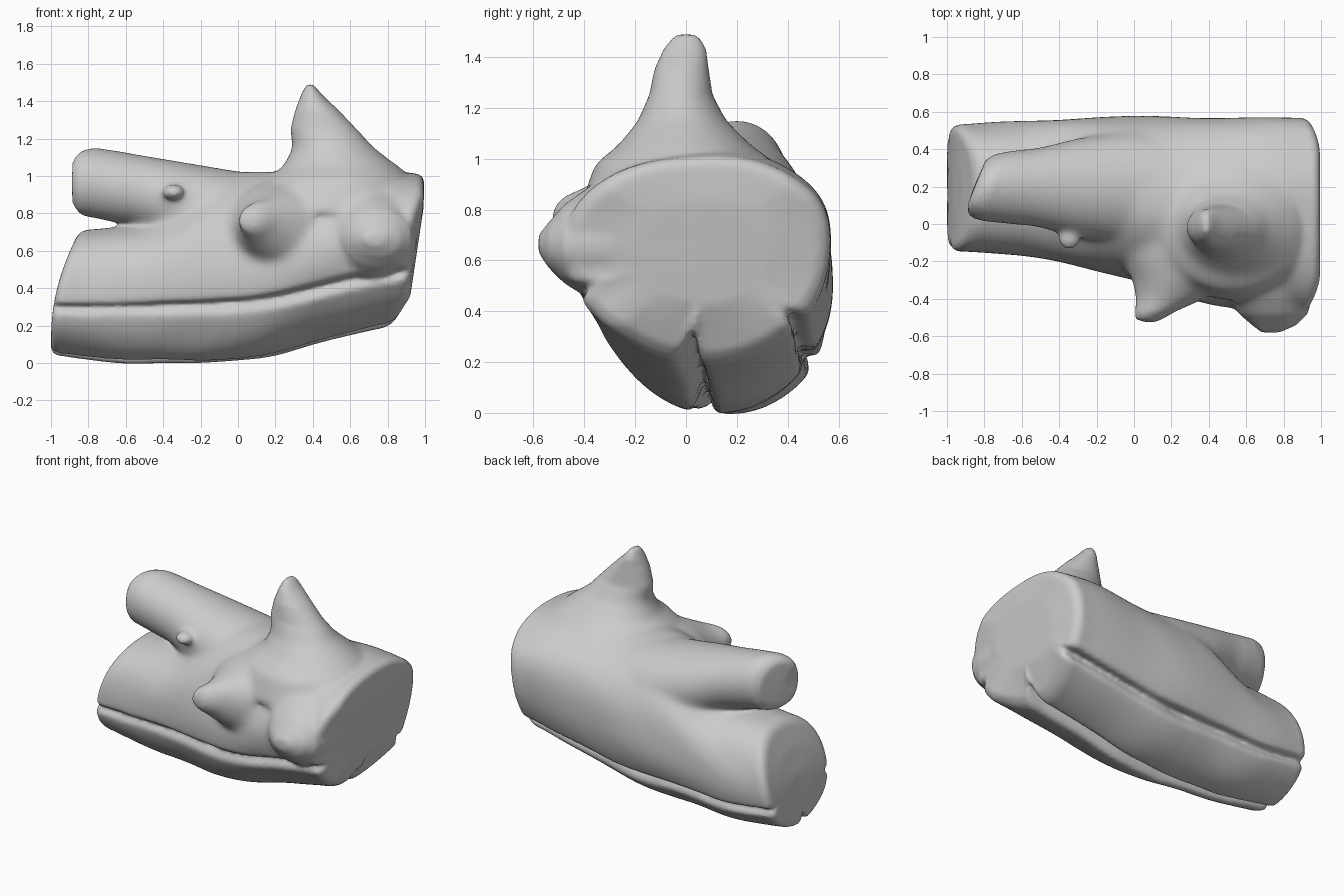
import bpy, bmesh, math
from mathutils import Vector, noise

if "Cube" in bpy.data.objects:
    bpy.data.objects.remove(bpy.data.objects["Cube"])

bm = bmesh.new()


def loft(rings):
    """Skin closed rings of equal size and cap both ends."""
    vs = [[bm.verts.new(p) for p in r] for r in rings]
    n = len(vs[0])
    for a, b in zip(vs, vs[1:]):
        for i in range(n):
            j = (i + 1) % n
            bm.faces.new((a[i], a[j], b[j], b[i]))
    bm.faces.new(vs[0][::-1])
    bm.faces.new(vs[-1])


def limb(axis, rows, shape=lambda p: p, n=40):
    """Loft ellipses along an axis; row = position, min/max of the two other axes."""
    rings = []
    for pos, a0, a1, b0, b1 in rows:
        ring = []
        for i in range(n):
            t = 2 * math.pi * i / n
            a = (a0 + a1) / 2 + (a1 - a0) / 2 * math.cos(t)
            b = (b0 + b1) / 2 + (b1 - b0) / 2 * math.sin(t)
            p = {'x': (pos, a, b), 'y': (a, pos, b), 'z': (a, b, pos)}[axis]
            ring.append(shape(Vector(p)))
        rings.append(ring)
    loft(rings)


# Trunk stations: x, front y, centre y, back y, bottom, centre, top z, front / back groove angle
stations = [
    (-1.0, -.15, .18, .53, .05, .38, .71, 195, 335),
    (-0.8, -.16, .18, .54, .015, .38, .73, 194, 333),
    (-0.55, -.175, .16, .555, .0, .39, .745, 194, 330),
    (-0.4, -.20, .15, .56, .0, .43, .92, 198, 328),
    (-0.25, -.235, .14, .565, .0, .47, 1.02, 201, 326),
    (0.0, -.30, .12, .57, .0, .51, 1.02, 203, 324),
    (0.2, -.36, .11, .57, .01, .55, 1.02, 205, 323),
    (0.4, -.42, .10, .57, .035, .59, 1.025, 206, 322),
    (0.7, -.47, .09, .575, .12, .64, 1.05, 205, 320),
    (1.0, -.50, .08, .57, .21, .66, 1.01, 205, 319),
]


def station(x):
    for a, b in zip(stations, stations[1:]):
        if x <= b[0] + 1e-6:
            f = (x - a[0]) / (b[0] - a[0])
            return [p + (q - p) * f for p, q in zip(a, b)]


def trunk_ring(x, scale, n=240):
    # average neighbouring stations so the profile flows
    near = [station(max(-1, min(1, x + d))) for d in (-.1, -.05, 0, .05, .1)]
    _, yf, yc, yb, z0, zc, z1, g1, g2 = [sum(v) / 5 for v in zip(*near)]
    front = max(0, min(1, x * 2))
    ring = []
    for i in range(n):
        deg = 360 * i / n
        t = math.radians(deg)
        c, s = math.cos(t), math.sin(t)
        if c < 0:
            e = 0.93 + 0.1 * front if s > 0 else 0.97 + 0.13 * front
        else:
            e = 0.9 if s > 0 else 0.97
        c2, s2 = [math.copysign(abs(v) ** e, v) for v in (c, s)]
        # bark grooves along the length
        r = 1 + 0.03 * noise.noise(Vector((x * 2.5, c * 1.5, s * 1.5)))
        wear = 1 + 0.5 * noise.noise(Vector((x * 4, s * 3, 7)))
        for g, depth, w in ((g1, .12, 3.2), (263 + 2 * math.sin(4 * x), .28, 3.6), (g2, .15, 3.5)):
            r -= depth * wear * math.exp(-((deg - g) / w) ** 2)
        y = yc + c2 * r * scale * (yb - yc if c > 0 else yc - yf)
        z = zc + s2 * r * scale * (z1 - zc if s > 0 else zc - z0)
        # slanted saw cuts at both ends
        xl = -1.0 + 0.46 * max(0, z - 0.13) ** 2
        xr = (0.995 - 0.15 * max(0, 0.85 - z) - 0.5 * max(0, 0.35 - z)
              - 0.25 * max(0, -0.3 - y) - 0.2 * max(0, y - 0.4))
        ring.append((xl + (xr - xl) * (x + 1) / 2, y, z))
    return ring


xs = [-0.96 + 1.92 * i / 80 for i in range(81)]
caps = [(-1, .02), (-1, .5), (-1, .9), (-.987, .97)]
loft([trunk_ring(x, s) for x, s in caps]
     + [trunk_ring(x, 1) for x in xs]
     + [trunk_ring(-x, s) for x, s in reversed(caps)])


# Forked branch at the upper left, cut at a slant
def slant(p):
    p.x += 0.4 * max(0, p.y - 0.1) * min(1, max(0, -0.4 - p.x) / 0.4)
    return p


limb('x', [(-.895, .17, .21, .93, 1.0), (-.89, .06, .34, .82, 1.11), (-.86, .03, .37, .785, 1.14),
           (-.8, .015, .385, .775, 1.15), (-.55, -.01, .41, .725, 1.115),
           (-.3, -.07, .46, .62, 1.075), (0, -.12, .5, .5, 1.025), (.2, -.1, .48, .5, 1.0)], slant)

# Broken stub on top
limb('z', [(.8, .1, .97, -.42, .42), (.98, .14, .94, -.36, .36), (1.05, .24, .86, -.27, .26),
           (1.15, .29, .73, -.19, .16), (1.25, .28, .635, -.145, .105), (1.35, .305, .54, -.125, .09),
           (1.43, .335, .455, -.09, .08), (1.47, .355, .42, -.06, .06), (1.49, .37, .4, -.04, .04)])

# Two blunt snags on the front
limb('y', [(0, -.1, .6, .42, 1.0), (-.2, -.06, .58, .45, .97), (-.3, -.01, .52, .5, .94),
           (-.4, .01, .38, .58, .89), (-.47, .0, .22, .66, .86), (-.51, .01, .15, .70, .82),
           (-.525, .06, .11, .73, .78)])
limb('y', [(0, .35, .96, .4, .98), (-.3, .44, .96, .43, .93), (-.4, .50, .95, .46, .88),
           (-.48, .56, .93, .51, .82), (-.54, .63, .87, .57, .75), (-.58, .68, .78, .63, .70)])

# Small knot below the branch
limb('y', [(0, -.41, -.28, .85, .96), (-.1, -.40, -.29, .875, .95), (-.13, -.37, -.32, .895, .93)], n=16)

bmesh.ops.recalc_face_normals(bm, faces=bm.faces)
mesh = bpy.data.meshes.new("log")
bm.to_mesh(mesh)
bm.free()
log = bpy.data.objects.new("log", mesh)
bpy.context.collection.objects.link(log)

# Fuse the parts into one skin
fuse = log.modifiers.new("fuse", 'REMESH')
fuse.mode = 'VOXEL'
fuse.voxel_size = 0.013
fuse.use_smooth_shade = True
graph = bpy.context.evaluated_depsgraph_get()
log.data = bpy.data.meshes.new_from_object(log.evaluated_get(graph))
log.modifiers.clear()

# Melt the joints between limbs and trunk, sparing tips, ends, grooves and the knot
joints = log.vertex_groups.new(name="joints")
knot = Vector((-.34, -.12, .91))
for v in log.data.vertices:
    x, y, z = v.co
    room = min(z - .5, x + .6, .88 - x, 1.22 - z, y + .49, (v.co - knot).length - .07)
    if room > 0:
        joints.add([v.index], min(1, room / .06), 'REPLACE')
melt = log.modifiers.new("melt", 'SMOOTH')
melt.vertex_group = "joints"
melt.iterations = 60
soften = log.modifiers.new("soften", 'SMOOTH')
soften.iterations = 6
